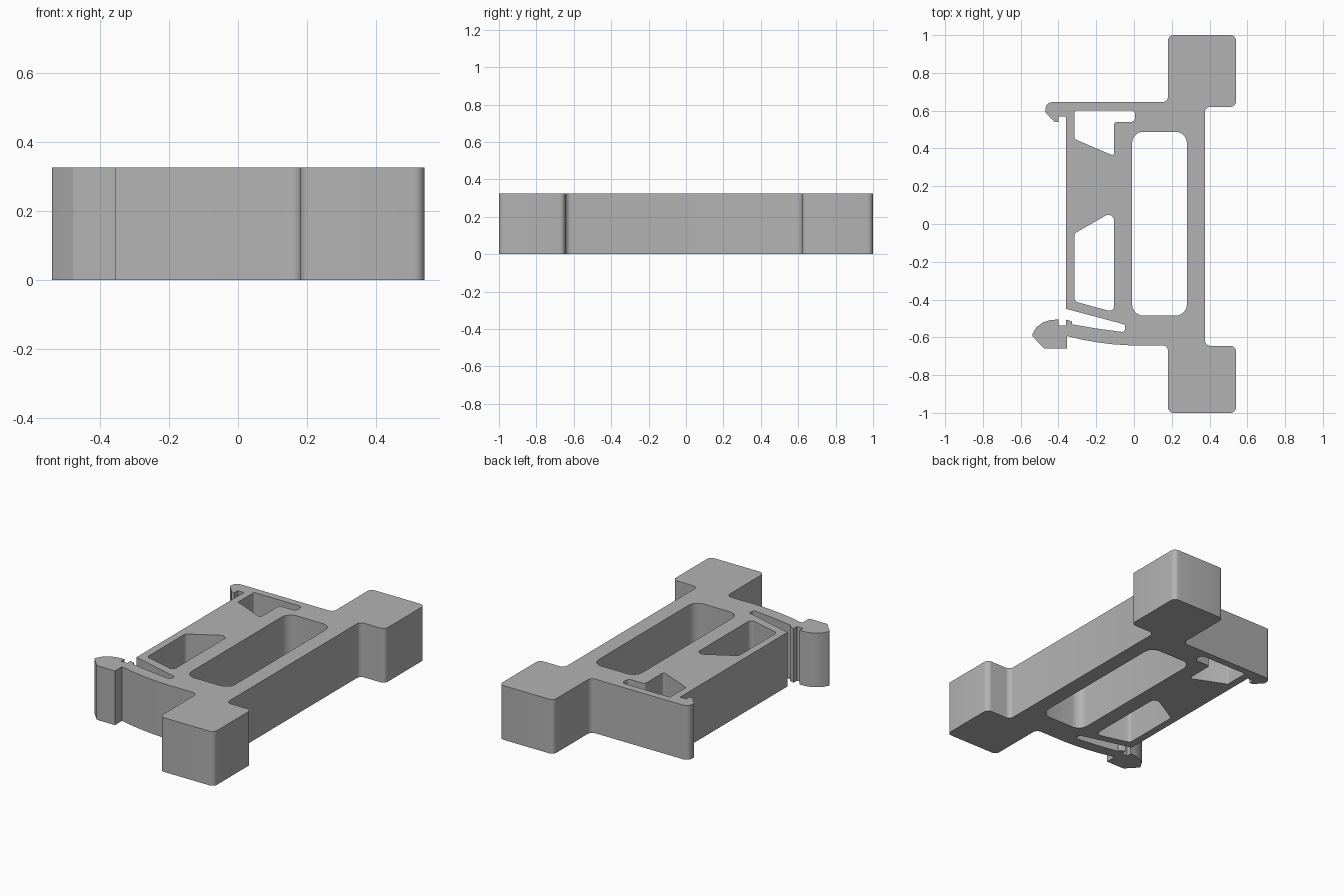
import bpy, bmesh, math
from mathutils import Vector

HEIGHT = 0.325

cube = bpy.data.objects.get("Cube")
if cube:
    bpy.data.objects.remove(cube)

grey = bpy.data.materials.new("plain grey")
grey.use_nodes = True
colour = (0.45, 0.45, 0.45, 1)
grey.diffuse_color = colour
grey.node_tree.nodes["Principled BSDF"].inputs["Base Color"].default_value = colour


def rounded(corners, steps=6):
    """Turn (x, y, radius) corners into a loop with true arc fillets."""
    loop = []
    for i, (x, y, r) in enumerate(corners):
        p = Vector((x, y))
        if not r:
            loop.append(p)
            continue
        a = (Vector(corners[i - 1][:2]) - p).normalized()
        b = (Vector(corners[(i + 1) % len(corners)][:2]) - p).normalized()
        half = a.angle(b) / 2
        centre = p + (a + b).normalized() * (r / math.sin(half))
        start = p + a * (r / math.tan(half)) - centre
        end = p + b * (r / math.tan(half)) - centre
        sweep = start.angle_signed(end)
        for k in range(steps + 1):
            t = -sweep * k / steps
            c, s = math.cos(t), math.sin(t)
            loop.append(centre + Vector((start.x * c - start.y * s,
                                         start.x * s + start.y * c)))
    return loop


F = 0.03  # common fillet
outline = [
    # rear block
    (0.18, 0.645, F), (0.18, 1, F), (0.54, 1, F), (0.54, 0.62, F), (0.375, 0.62, F),
    # front block
    (0.375, -0.645, F), (0.54, -0.645, F), (0.54, -1, F), (0.18, -1, F), (0.18, -0.642, F),
    # bowed front arm
    (-0.03, -0.642, 0), (-0.11, -0.637, 0), (-0.19, -0.627, 0), (-0.27, -0.613, 0),
    (-0.355, -0.593, 0),
    # latch head
    (-0.355, -0.66, 0), (-0.475, -0.66, 0.015), (-0.542, -0.59, 0.015),
    (-0.515, -0.545, 0), (-0.48, -0.52, 0), (-0.44, -0.508, 0), (-0.4, -0.506, 0),
    (-0.4, -0.538, 0), (-0.36, -0.538, 0), (-0.36, -0.506, 0), (-0.328, -0.515, 0.008),
    (-0.328, -0.531, 0),
    # slot beside the arm
    (-0.2, -0.553, 0), (-0.05, -0.573, 0.014), (-0.045, -0.533, 0.014),
    (-0.36, -0.449, 0),
    # body side and rear hook
    (-0.36, 0.57, 0), (-0.4, 0.57, 0), (-0.4, 0.54, 0), (-0.42, 0.54, 0),
    (-0.468, 0.59, 0.015), (-0.468, 0.645, 0.035),
]
main_window = [(-0.01, 0.488, 0.06), (0.28, 0.488, 0.06),
               (0.28, -0.485, 0.06), (-0.01, -0.485, 0.06)]
rear_window = [(-0.315, 0.602, 0.008), (0.005, 0.602, 0.022), (0.005, 0.54, 0.022),
               (-0.105, 0.54, 0.012), (-0.105, 0.36, 0.012), (-0.315, 0.45, 0.012)]
front_window = [(-0.315, -0.05, 0.02), (-0.105, 0.07, 0.03),
                (-0.105, -0.467, 0.025), (-0.315, -0.41, 0.025)]

# Filled profile with windows, extruded to full height
curve = bpy.data.curves.new("bracket_profile", 'CURVE')
curve.dimensions = '2D'
curve.fill_mode = 'BOTH'
curve.extrude = HEIGHT / 2
for corners in (outline, main_window, rear_window, front_window):
    loop = rounded(corners)
    spline = curve.splines.new('POLY')
    spline.points.add(len(loop) - 1)
    for point, co in zip(spline.points, loop):
        point.co = (co.x, co.y, 0, 1)
    spline.use_cyclic_u = True
profile = bpy.data.objects.new("profile_helper", curve)
bpy.context.collection.objects.link(profile)
bpy.context.view_layer.update()
mesh = bpy.data.meshes.new_from_object(
    profile.evaluated_get(bpy.context.evaluated_depsgraph_get()))
bpy.data.objects.remove(profile)

# Weld the caps to the walls and stand the part on the ground
bm = bmesh.new()
bm.from_mesh(mesh)
bmesh.ops.remove_doubles(bm, verts=bm.verts, dist=0.0002)
bmesh.ops.translate(bm, verts=bm.verts, vec=(0, 0, HEIGHT / 2))
bmesh.ops.recalc_face_normals(bm, faces=bm.faces)
bm.to_mesh(mesh)
bm.free()
mesh.materials.clear()
mesh.materials.append(grey)

bracket = bpy.data.objects.new("clip_bracket", mesh)
bpy.context.collection.objects.link(bracket)
bpy.ops.object.select_all(action='DESELECT')
bracket.select_set(True)
bpy.context.view_layer.objects.active = bracket
bpy.ops.object.shade_smooth_by_angle(angle=math.radians(30))
